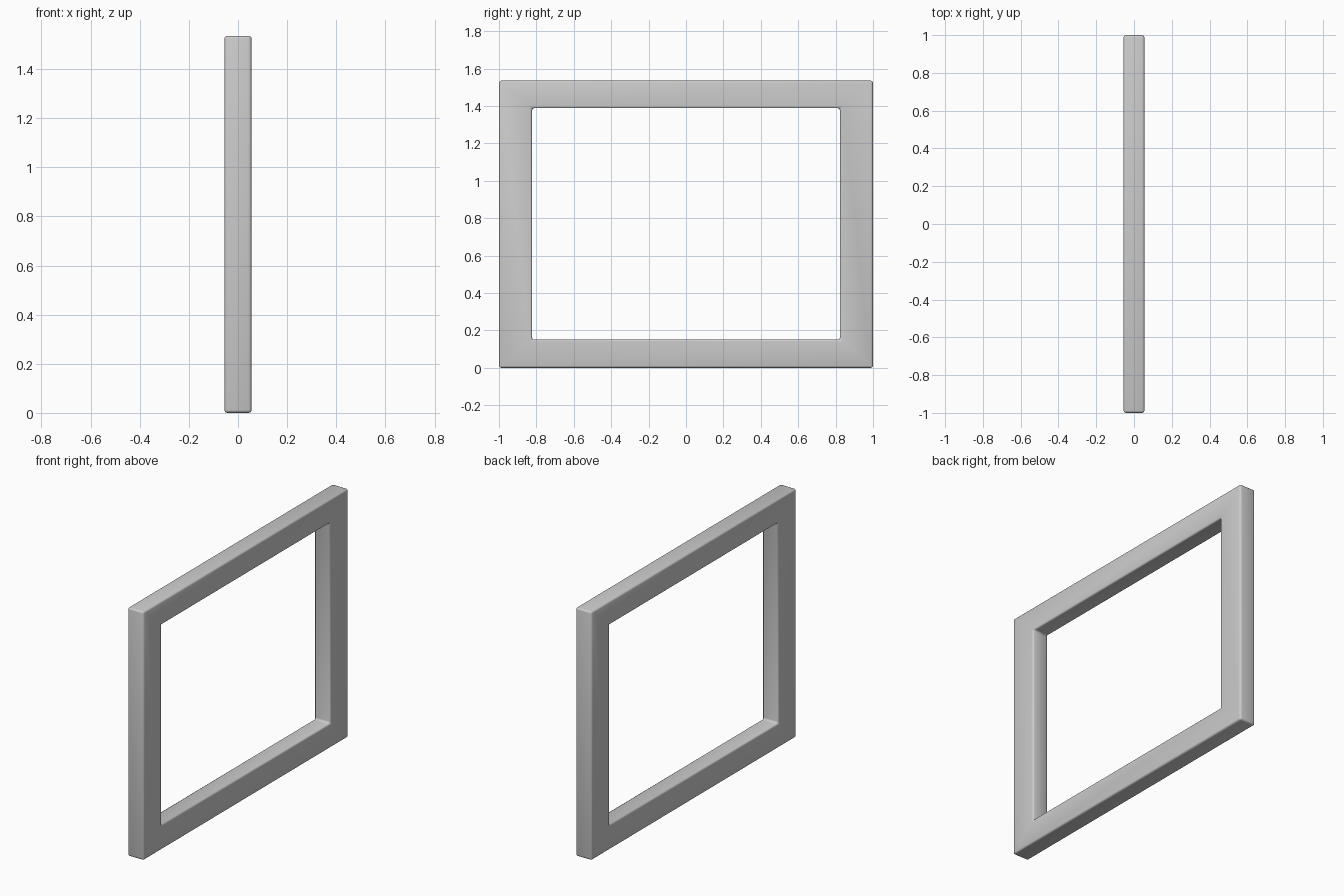
import bpy, bmesh

if "Cube" in bpy.data.objects:
    bpy.data.objects.remove(bpy.data.objects["Cube"])

D = 0.055  # half depth in x
outer = [(-1, 0), (1, 0), (1, 1.535), (-1, 1.535)]
inner = [(-0.823, 0.151), (0.823, 0.151), (0.823, 1.388), (-0.823, 1.388)]

# Mitred rectangular ring: each corner carries a four-point section
bm = bmesh.new()
sections = []
for o, i in zip(outer, inner):
    sections.append([bm.verts.new((x, p[0], p[1]))
                     for x, p in ((-D, o), (D, o), (D, i), (-D, i))])
for a in range(4):
    s, t = sections[a], sections[(a + 1) % 4]
    for k in range(4):
        n = (k + 1) % 4
        bm.faces.new((s[k], s[n], t[n], t[k]))
bmesh.ops.recalc_face_normals(bm, faces=bm.faces)

mesh = bpy.data.meshes.new("rectangular_frame")
bm.to_mesh(mesh)
bm.free()
frame = bpy.data.objects.new("rectangular_frame", mesh)
bpy.context.collection.objects.link(frame)
for poly in mesh.polygons:
    poly.use_smooth = True

# Small rounded edges
bevel = frame.modifiers.new("rounded_edges", 'BEVEL')
bevel.width = 0.012
bevel.segments = 3
bevel.limit_method = 'ANGLE'
